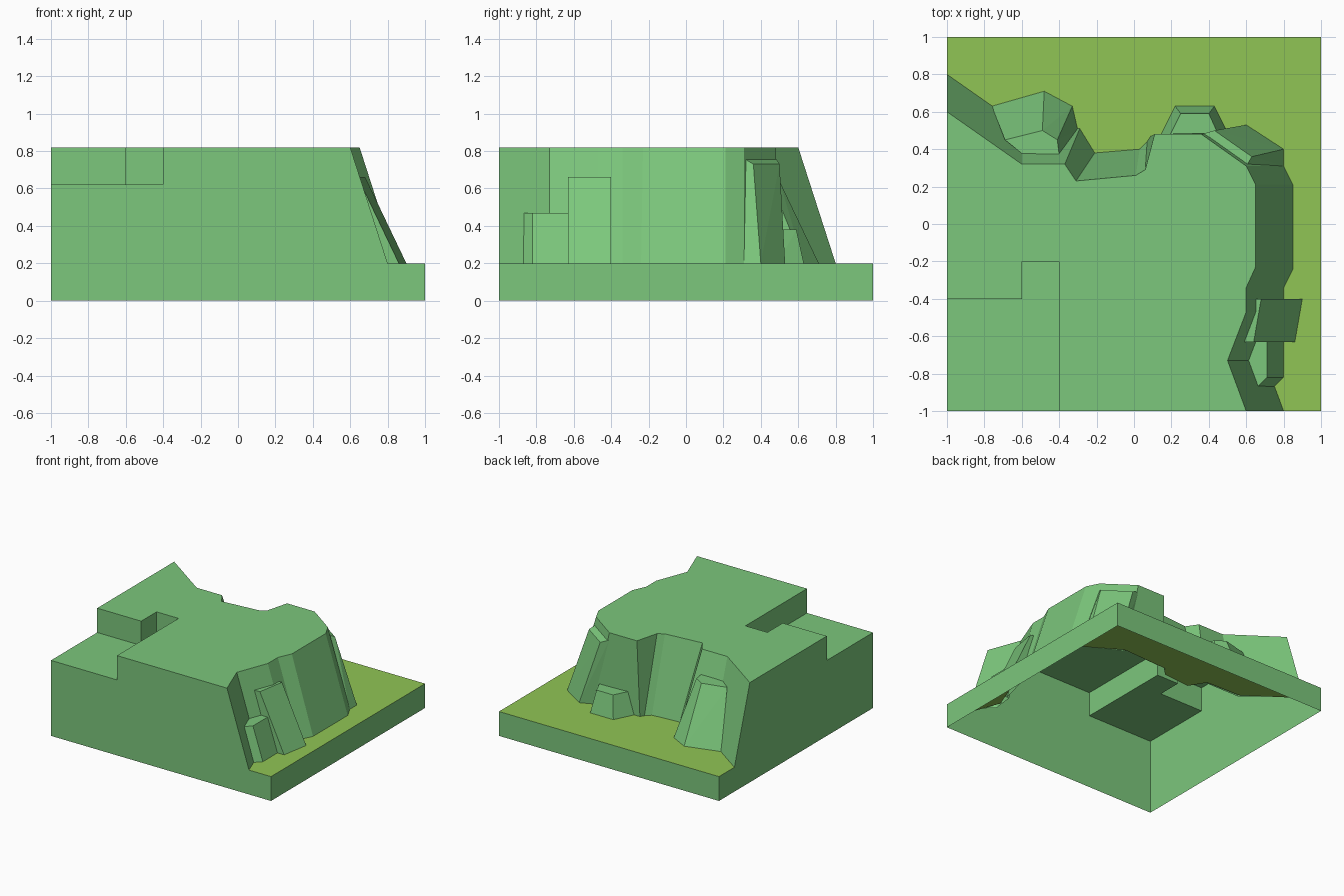
import bpy
import bmesh

default_cube = bpy.data.objects.get("Cube")
if default_cube:
    bpy.data.objects.remove(default_cube, do_unlink=True)

GROUND, STEP, TOP = 0.2, 0.62, 0.82


def make_material(name, colour):
    material = bpy.data.materials.new(name)
    material.use_nodes = True
    material.diffuse_color = colour
    material.node_tree.nodes["Principled BSDF"].inputs["Base Color"].default_value = colour
    return material


rock_green = make_material("rock green", (0.2, 0.57, 0.2, 1))
grass_green = make_material("grass green", (0.28, 0.56, 0.09, 1))


def add_object(name, bm, material):
    mesh = bpy.data.meshes.new(name)
    bm.to_mesh(mesh)
    bm.free()
    mesh.materials.append(material)
    obj = bpy.data.objects.new(name, mesh)
    bpy.context.collection.objects.link(obj)
    return obj


def add_sheet(name, points, material):
    """One flat polygon through the given points."""
    bm = bmesh.new()
    bm.faces.new([bm.verts.new(point) for point in points])
    return add_object(name, bm, material)


def add_band(name, lower, upper, material):
    """A strip of quads joining two open paths of equal length."""
    bm = bmesh.new()
    low = [bm.verts.new(point) for point in lower]
    high = [bm.verts.new(point) for point in upper]
    for i in range(len(low) - 1):
        bm.faces.new((low[i], low[i + 1], high[i + 1], high[i]))
    return add_object(name, bm, material)


def add_rock(name, footprint, crown):
    """A faceted rock: the convex hull of its foot and crown, open underneath."""
    bm = bmesh.new()
    for point in at_height(footprint, GROUND) + crown:
        bm.verts.new(point)
    bmesh.ops.convex_hull(bm, input=bm.verts)
    bmesh.ops.recalc_face_normals(bm, faces=bm.faces)
    bmesh.ops.dissolve_limit(bm, angle_limit=0.03, verts=bm.verts, edges=bm.edges)
    under = [face for face in bm.faces if face.normal.z < -0.95]
    bmesh.ops.delete(bm, geom=under, context="FACES")
    return add_object(name, bm, rock_green)


def at_height(points, z):
    return [(x, y, z) for x, y in points]


# Cliff line: rim x, y and foot x, y, from the front edge round to the side edge
cliff_line = [
    (0.6, -1, 0.8, -1),
    (0.5, -0.73, 0.7, -0.73),
    (0.6, -0.47, 0.8, -0.47),
    (0.6, -0.34, 0.8, -0.34),
    (0.65, -0.23, 0.85, -0.24),
    (0.65, 0.21, 0.85, 0.21),
    (0.6, 0.31, 0.8, 0.31),
    (0.36, 0.48, 0.5, 0.49),
    (0.11, 0.48, 0.09, 0.47),
    (0.06, 0.29, 0.07, 0.44),
    (0.01, 0.26, 0.03, 0.4),
    (-0.31, 0.23, -0.21, 0.38),
    (-0.37, 0.32, -0.29, 0.51),
    (-0.6, 0.32, -0.6, 0.52),
    (-1, 0.6, -1, 0.8),
]
rim = [row[:2] for row in cliff_line]
foot = [row[2:] for row in cliff_line]
add_band("cliff", at_height(foot, GROUND), at_height(rim, TOP), rock_green)

# Plateau with a sunken step in one corner
step_edge = [(-1, -0.4), (-0.6, -0.4), (-0.6, -0.2), (-0.4, -0.2), (-0.4, -1)]
add_sheet("plateau", at_height(rim + step_edge, TOP), rock_green)
add_sheet("step_floor", at_height([(-1, -1)] + step_edge[::-1], STEP), rock_green)
add_band("step_walls", at_height(step_edge, STEP), at_height(step_edge, TOP), rock_green)

# Low grass around the cliff foot
grass_corners = [(-1, 1), (1, 1), (1, -1)]
add_sheet("grass", at_height(foot + grass_corners, GROUND), grass_green)

# Front and side walls share one outline; the front step is wider in depth than the side
edge_outline = [(-1, 0), (1, 0), (1, GROUND), (0.8, GROUND), (0.6, TOP),
                (-0.4, TOP), (-0.4, STEP), (-1, STEP)]
add_sheet("front_wall", [(u, -1, z) for u, z in edge_outline], rock_green)
add_sheet("side_wall", [(-1, u, z) for u, z in reversed(edge_outline)], rock_green)

# Low border below the grass
border = [(1, -1), (1, 1), (-1, 1)]
add_band("low_border", at_height(border, 0), at_height(border, GROUND), rock_green)

# Rocks leaning on the cliff
add_rock("leaning_slab",
         [(0.9, -0.4), (0.86, -0.63), (0.72, -0.63), (0.78, -0.4)],
         at_height([(0.68, -0.4), (0.64, -0.63), (0.58, -0.63), (0.64, -0.4)], 0.66))
add_rock("small_slab",
         [(0.8, -0.63), (0.8, -0.82), (0.75, -0.87), (0.68, -0.8), (0.7, -0.63)],
         at_height([(0.71, -0.63), (0.71, -0.82), (0.66, -0.87), (0.6, -0.73), (0.64, -0.63)], 0.47))
add_rock("corner_ledge",
         [(0.8, 0.31), (0.8, 0.4), (0.6, 0.53), (0.48, 0.48)],
         at_height([(0.63, 0.36), (0.43, 0.5)], 0.73)
         + at_height([(0.6, 0.31), (0.36, 0.48)], 0.76))
add_rock("back_boulder",
         [(0.14, 0.47), (0.22, 0.63), (0.43, 0.63), (0.5, 0.49)],
         at_height([(0.19, 0.47), (0.25, 0.59), (0.4, 0.59), (0.45, 0.48)], 0.38))
add_rock("back_slab",
         [(-0.76, 0.63), (-0.48, 0.71), (-0.33, 0.63), (-0.3, 0.5), (-0.6, 0.5)],
         at_height([(-0.69, 0.45), (-0.49, 0.5), (-0.41, 0.45),
                    (-0.4, 0.37), (-0.59, 0.37)], 0.64))
